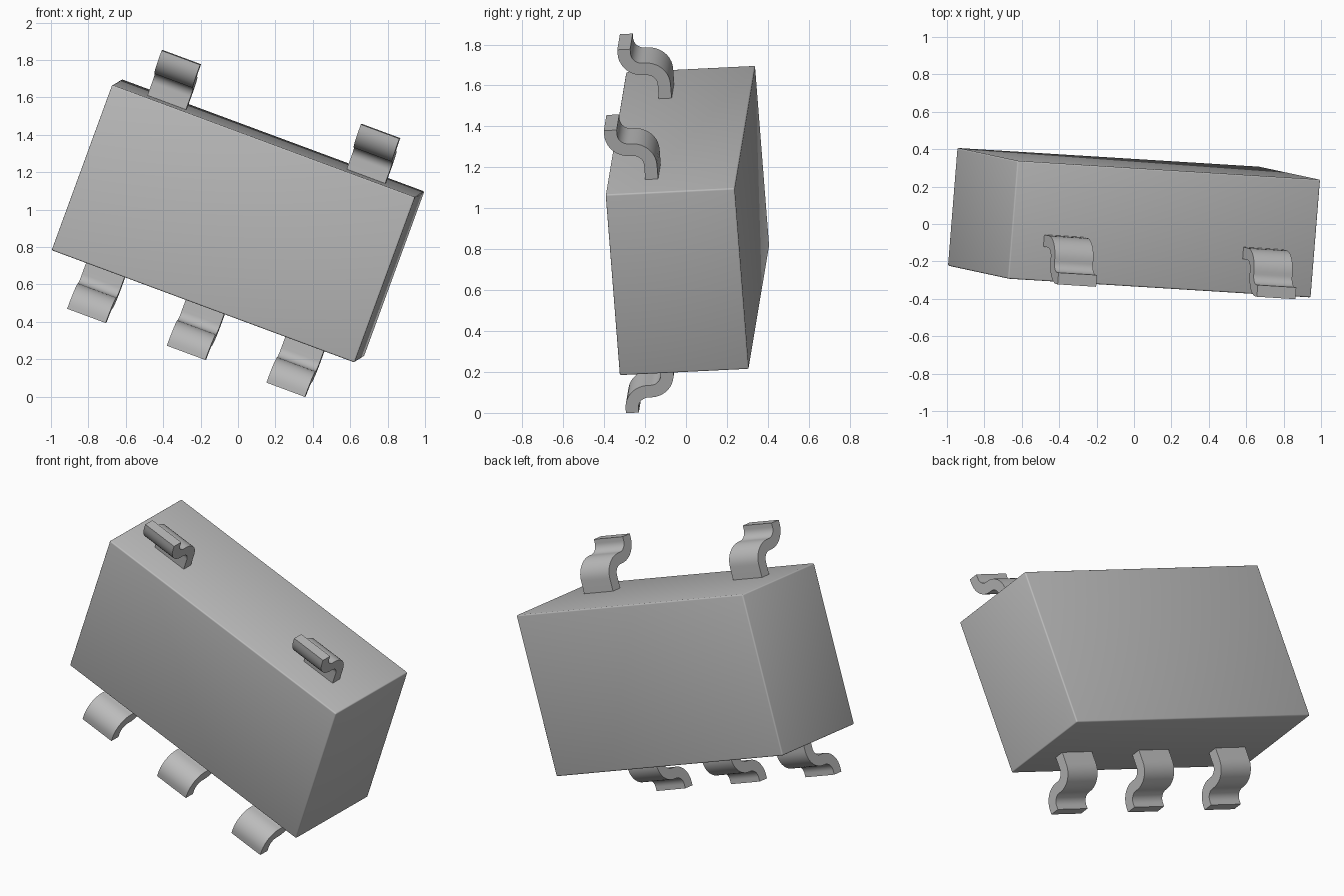
import bpy, bmesh, math
from mathutils import Matrix, Vector

cube = bpy.data.objects.get("Cube")
if cube:
    bpy.data.objects.remove(cube, do_unlink=True)

# One plain grey for the whole package
grey = bpy.data.materials.new("package_grey")
grey.use_nodes = True
grey.diffuse_color = (0.5, 0.5, 0.5, 1)
grey.node_tree.nodes["Principled BSDF"].inputs["Base Color"].default_value = (0.5, 0.5, 0.5, 1)

# Tilted frame: long axis, depth axis (to the back), lead axis (upward)
long_axis = Vector((0.936, -0.058, -0.347)).normalized()
lead_axis = Vector((0.35, -0.074, 0.934))
lead_axis = (lead_axis - long_axis * lead_axis.dot(long_axis)).normalized()
depth_axis = lead_axis.cross(long_axis)
pose = Matrix((long_axis, depth_axis, lead_axis)).transposed().to_4x4()
pose.translation = (0, 0.007, 0.94)

LENGTH, DEPTH, HEIGHT = 1.73, 0.633, 0.944
LEAD_WIDTH, LEAD_THICK = 0.22, 0.063


def add_object(name, bm):
    bmesh.ops.recalc_face_normals(bm, faces=bm.faces)
    mesh = bpy.data.meshes.new(name)
    bm.to_mesh(mesh)
    bm.free()
    mesh.materials.append(grey)
    obj = bpy.data.objects.new(name, mesh)
    bpy.context.collection.objects.link(obj)
    obj.matrix_world = pose
    bpy.ops.object.select_all(action='DESELECT')
    obj.select_set(True)
    bpy.context.view_layer.objects.active = obj
    bpy.ops.object.shade_smooth_by_angle(angle=math.radians(32))
    return obj


def lead_profile():
    """Outline of the S-shaped lead in (depth, height), swept along its centre line."""
    root, foot, shelf, tip, r = -0.101, -0.285, 0.63, 0.737, 0.084
    steps = 10
    line = [((root, HEIGHT / 2 - 0.02), 0.0)]
    for i in range(steps + 1):
        a = math.pi / 2 * i / steps
        line.append(((root - r + r * math.cos(a), shelf - r + r * math.sin(a)), a))
    for i in range(steps + 1):
        a = math.pi / 2 * (1 - i / steps)
        line.append(((foot + r - r * math.cos(a), shelf + r - r * math.sin(a)), a))
    line.append(((foot, tip), 0.0))
    h = LEAD_THICK / 2
    outer = [(y + h * math.cos(a), z + h * math.sin(a)) for (y, z), a in line]
    inner = [(y - h * math.cos(a), z - h * math.sin(a)) for (y, z), a in line]
    return outer, inner


def add_lead(name, x, side):
    outer, inner = lead_profile()
    bm = bmesh.new()
    rings = []
    for px in (x - LEAD_WIDTH / 2, x + LEAD_WIDTH / 2):
        rings.append([[bm.verts.new((px, y, side * z)) for y, z in edge]
                      for edge in (outer, inner)])
    (lo, li), (ro, ri) = rings
    for i in range(len(lo) - 1):
        j = i + 1
        bm.faces.new((lo[i], lo[j], ro[j], ro[i]))
        bm.faces.new((li[i], ri[i], ri[j], li[j]))
        bm.faces.new((lo[i], li[i], li[j], lo[j]))
        bm.faces.new((ro[i], ro[j], ri[j], ri[i]))
    for k in (0, -1):
        bm.faces.new((lo[k], ro[k], ri[k], li[k]))
    add_object(name, bm)


# Body block with finely rounded edges
bm = bmesh.new()
bmesh.ops.create_cube(bm, size=1)
bmesh.ops.scale(bm, vec=(LENGTH, DEPTH, HEIGHT), verts=bm.verts)
bmesh.ops.bevel(bm, geom=bm.edges[:], offset=0.008, segments=3, profile=0.5, affect='EDGES')
add_object("body", bm)

# Two leads on the upper side, three on the lower side
PITCH = 0.569
for label, x in (("right", -PITCH), ("middle", 0), ("left", PITCH)):
    add_lead("lower_lead_" + label, x, -1)
    if x:
        add_lead("upper_lead_" + label, x, 1)
